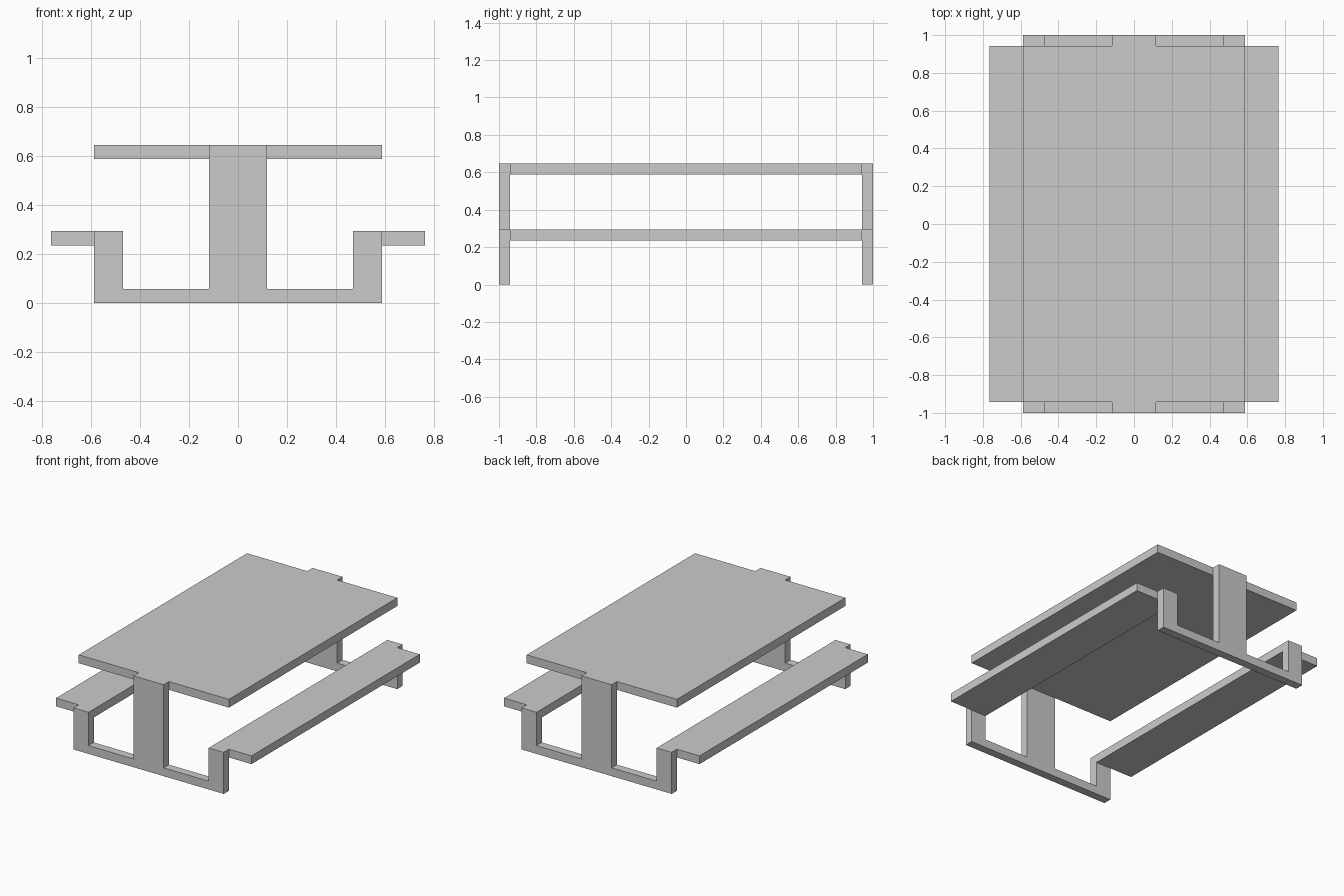
import bpy, bmesh
from mathutils import Vector

if "Cube" in bpy.data.objects:
    bpy.data.objects.remove(bpy.data.objects["Cube"])

U = 1 / 17  # board thickness; every size is a multiple of it


def prism(name, outline, direction):
    """Extrude a flat outline (in board units) along a direction."""
    bm = bmesh.new()
    face = bm.faces.new([bm.verts.new(Vector(p) * U) for p in outline])
    ext = bmesh.ops.extrude_face_region(bm, geom=[face])
    verts = [g for g in ext["geom"] if isinstance(g, bmesh.types.BMVert)]
    bmesh.ops.translate(bm, verts=verts, vec=Vector(direction) * U)
    bmesh.ops.recalc_face_normals(bm, faces=bm.faces)
    mesh = bpy.data.meshes.new(name)
    bm.to_mesh(mesh)
    bm.free()
    obj = bpy.data.objects.new(name, mesh)
    bpy.context.collection.objects.link(obj)
    return obj


def board(name, x0, x1, top):
    return prism(name, [(x0, -16, top - 1), (x1, -16, top - 1),
                        (x1, 16, top - 1), (x0, 16, top - 1)], (0, 0, 1))


# End frame: foot rail, bench posts and central column in one profile
half = [(10, 0), (10, 5), (8, 5), (8, 1), (2, 1), (2, 11)]
profile = half + [(-x, z) for x, z in reversed(half)]
frames = [prism(name, [(x, y, z) for x, z in profile], (0, 1, 0))
          for name, y in (("front_frame", -17), ("back_frame", 16))]

# Tabletop and two seats spanning between the frames
table = board("picnic_table", -10, 10, 11)
seats = [board("left_seat", -13, -8, 5), board("right_seat", 8, 13, 5)]

# Fuse everything into one seamless solid
for part in seats + frames:
    mod = table.modifiers.new("join_" + part.name, 'BOOLEAN')
    mod.operation = 'UNION'
    mod.solver = 'EXACT'
    mod.object = part
bpy.context.view_layer.objects.active = table
table.select_set(True)
for mod in list(table.modifiers):
    bpy.ops.object.modifier_apply(modifier=mod.name)
for part in seats + frames:
    bpy.data.objects.remove(part)

# Clean away leftover seams on flat faces
bm = bmesh.new()
bm.from_mesh(table.data)
bmesh.ops.remove_doubles(bm, verts=bm.verts, dist=1e-4)
bmesh.ops.dissolve_limit(bm, angle_limit=0.01, verts=bm.verts, edges=bm.edges)
bm.to_mesh(table.data)
bm.free()
